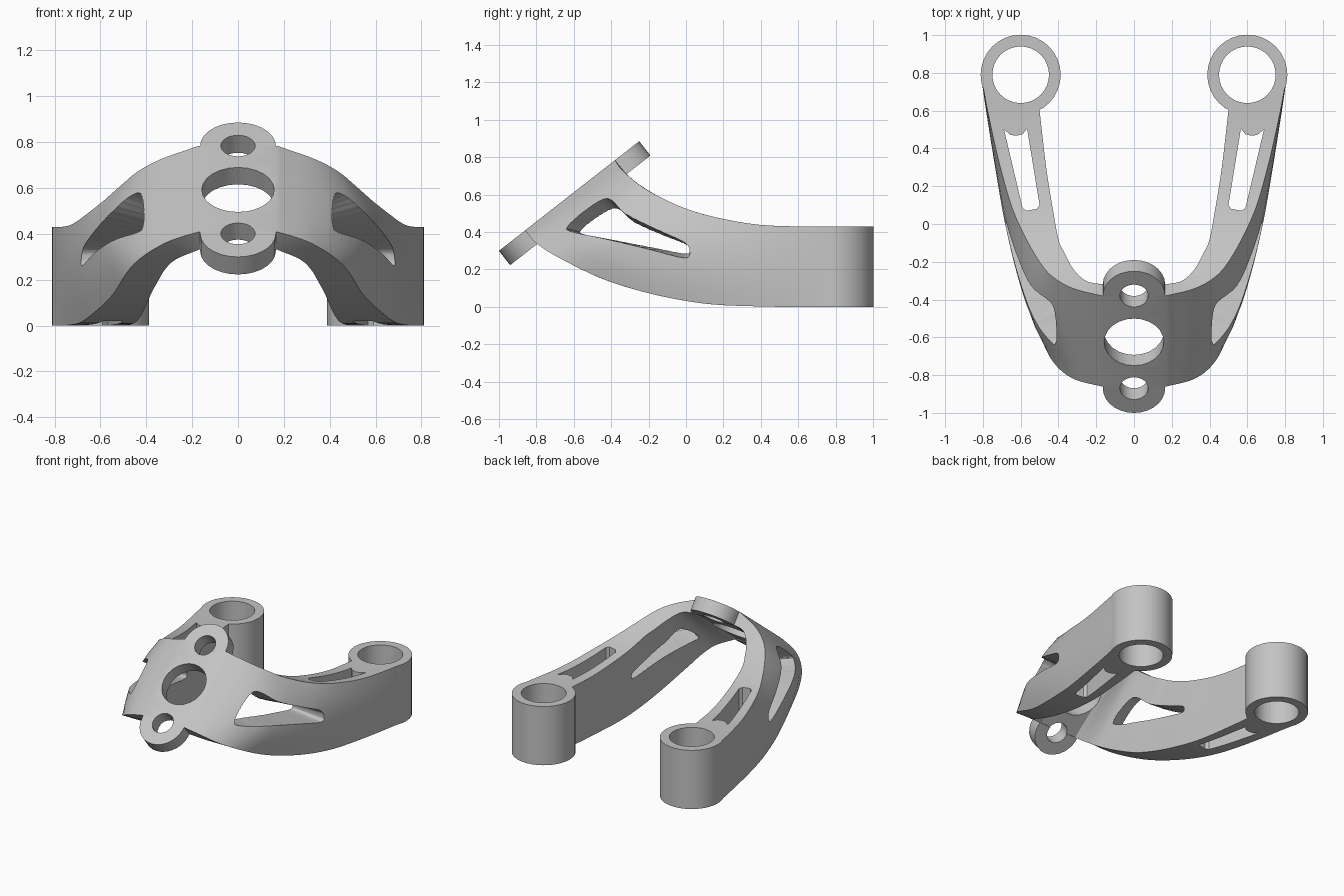
import bpy, bmesh, math
from mathutils import Vector

if "Cube" in bpy.data.objects:
    bpy.data.objects.remove(bpy.data.objects["Cube"])

metal = bpy.data.materials.new("plain_grey_metal")
metal.use_nodes = True
GREY = (0.55, 0.55, 0.55, 1)
metal.diffuse_color = GREY
metal.node_tree.nodes["Principled BSDF"].inputs["Base Color"].default_value = GREY


def loft(name, loops):
    """Closed solid through a list of matching vertex loops."""
    bm = bmesh.new()
    rings = [[bm.verts.new(p) for p in loop] for loop in loops]
    n = len(rings[0])
    for a, b in zip(rings, rings[1:]):
        for i in range(n):
            j = (i + 1) % n
            bm.faces.new((a[i], a[j], b[j], b[i]))
    bm.faces.new(rings[0])
    bm.faces.new(rings[-1])
    bmesh.ops.recalc_face_normals(bm, faces=bm.faces)
    bmesh.ops.triangulate(bm, faces=[f for f in bm.faces if len(f.verts) == 4])
    mesh = bpy.data.meshes.new(name)
    bm.to_mesh(mesh)
    bm.free()
    mesh.materials.append(metal)
    obj = bpy.data.objects.new(name, mesh)
    bpy.context.collection.objects.link(obj)
    return obj


def combine(target, tool, operation):
    mod = target.modifiers.new(operation.lower(), 'BOOLEAN')
    mod.operation, mod.solver, mod.object = operation, 'EXACT', tool
    bpy.context.view_layer.objects.active = target
    bpy.ops.object.modifier_apply(modifier=mod.name)
    bpy.data.objects.remove(tool)


def spline(points, steps, closed=False):
    """Catmull-Rom curve through the points."""
    pts = [Vector(p) for p in points]
    n = len(pts)
    pick = (lambda i: pts[i % n]) if closed else (lambda i: pts[max(0, min(n - 1, i))])
    out = []
    for i in range(n if closed else n - 1):
        a, b, c, d = (pick(i + k) for k in (-1, 0, 1, 2))
        for s in range(steps):
            t = s / steps
            out.append(0.5 * (2 * b + (c - a) * t + (2 * a - 5 * b + 4 * c - d) * t ** 2
                              + (3 * b - a - 3 * c + d) * t ** 3))
    return out if closed else out + [pts[-1]]


def height(profile, y):
    """Height of a side profile at depth y."""
    for (y0, z0), (y1, z1) in zip(profile, profile[1:]):
        if y <= y1:
            return z0 + (z1 - z0) * (y - y0) / (y1 - y0)
    return profile[-1][1]


def circle(radius, sides):
    return [(radius * math.cos(math.tau * i / sides), radius * math.sin(math.tau * i / sides))
            for i in range(sides)]


def upright(name, outline, bottom, top):
    return loft(name, [[(x, y, z) for x, y in outline] for z in (bottom, top)])


# Side profiles of the upper and lower edges
upper = spline([(-.38, .784), (-.33, .72), (-.2, .62), (0, .525), (.2, .47), (.4, .438), (.6, .43)], 6)
lower = spline([(-.86, .409), (-.8, .34), (-.68, .263), (-.46, .155), (-.25, .086),
                (-.03, .037), (.18, .01), (.5, 0)], 6)

# Plan curves of one arm: outer wall top, middle and bottom, inner wall bottom and top
outer_top = [(.17, -.38), (.32, -.342), (.43, -.28), (.5, -.2), (.575, -.07),
             (.65, .1), (.72, .35), (.775, .6), (.803, .75)]
outer_mid = [(.17, -.62), (.32, -.588), (.435, -.545), (.54, -.44), (.61, -.28),
             (.68, -.01), (.735, .3), (.783, .6), (.805, .75)]
outer_low = [(.17, -.86), (.32, -.82), (.42, -.74), (.485, -.62), (.54, -.43),
             (.635, -.1), (.715, .28), (.775, .6), (.803, .75)]
inner_low = [(.15, -.8), (.26, -.735), (.31, -.665), (.345, -.56), (.385, -.38),
             (.43, 0), (.465, .28), (.5, .6), (.52, .75)]
inner_top = [(.15, -.32), (.25, -.303), (.32, -.24), (.37, -.15), (.4, -.08),
             (.43, .08), (.465, .3), (.5, .6), (.52, .75)]


def rail(plan, profile):
    return [Vector((p.x, p.y, height(profile, p.y))) for p in spline(plan, 6)]


half = []
for top, mid, low, in_low, in_top in zip(rail(outer_top, upper), spline(outer_mid, 6),
                                         rail(outer_low, lower), rail(inner_low, lower),
                                         rail(inner_top, upper)):
    bulge = Vector((mid.x, mid.y, (top.z + low.z) / 2))
    wall = [top * (1 - t) * (1 - 2 * t) + bulge * 4 * t * (1 - t) + low * t * (2 * t - 1)
            for t in (i / 6 for i in range(7))]
    half.append(wall + [in_low, in_top])
mirrored = [[Vector((-p.x, p.y, p.z)) for p in ring] for ring in reversed(half)]
body = loft("bracket_body", mirrored + half)

# Tilted mounting plate frame
slope = math.radians(38)
along = Vector((0, math.cos(slope), math.sin(slope)))
inward = Vector((0, math.sin(slope), -math.cos(slope)))
centre = Vector((0, -.625, .5925))
REACH, EAR = .311, .165


def on_plate(name, outline, front, back):
    return loft(name, [[centre + Vector((u, 0, 0)) + along * v + inward * d for u, v in outline]
                       for d in (front, back)])


# Rounded ears above and below the plate, with a short root inside it
for end in (-1, 1):
    arc = [(EAR * math.cos(math.pi * i / 14), end * (REACH + EAR * math.sin(math.pi * i / 14)))
           for i in range(15)]
    root = [(-EAR, end * (REACH - .02)), (EAR, end * (REACH - .02))]
    combine(body, on_plate("ear", arc + root, 0, .097), 'UNION')

# Upright bosses at the arm ends
for side in (-1, 1):
    ring = [(side * .6 + x, .79 + y) for x, y in circle(.212, 32)]
    combine(body, upright("boss", ring, 0, .43), 'UNION')

# Plate holes
for offset, radius in ((-REACH, .075), (0, .158), (REACH, .075)):
    ring = [(x, y + offset) for x, y in circle(radius, 24)]
    combine(body, on_plate("plate_hole", ring, -.1, .3), 'DIFFERENCE')

# Boss bores, arm slots and wall windows on both sides
slot = [(.5, .1), (.515, .08), (.57, .07), (.59, .085), (.688, .5), (.655, .473),
        (.625, .467), (.59, .475), (.566, .505)]
window = spline([(-.64, .435), (-.57, .525), (-.475, .605), (-.415, .59), (-.32, .495),
                 (-.15, .41), (-.01, .345), (.02, .295), (-.01, .262), (-.2, .31),
                 (-.4, .357), (-.61, .402)], 4, closed=True)
for side in (-1, 1):
    bore = [(side * .6 + x, .79 + y) for x, y in circle(.15, 32)]
    combine(body, upright("bore", bore, -.1, .6), 'DIFFERENCE')
    combine(body, upright("slot", [(side * x, y) for x, y in slot], -.1, .7), 'DIFFERENCE')
    # The window narrows towards its rear tip as it passes inward
    ends = [[(side * (.43 + .39 * (p.x + .64) + t), .02 + (p.x - .02) * (1 + .85 * t),
              .32 + (p.y - .32) * (1 + 1.5 * t)) for p in window] for t in (-.38, .15)]
    combine(body, loft("window", ends), 'DIFFERENCE')

# Smooth shading with crisp edges
bpy.ops.object.select_all(action='DESELECT')
body.select_set(True)
bpy.context.view_layer.objects.active = body
bpy.ops.object.shade_smooth_by_angle(angle=math.radians(32))
